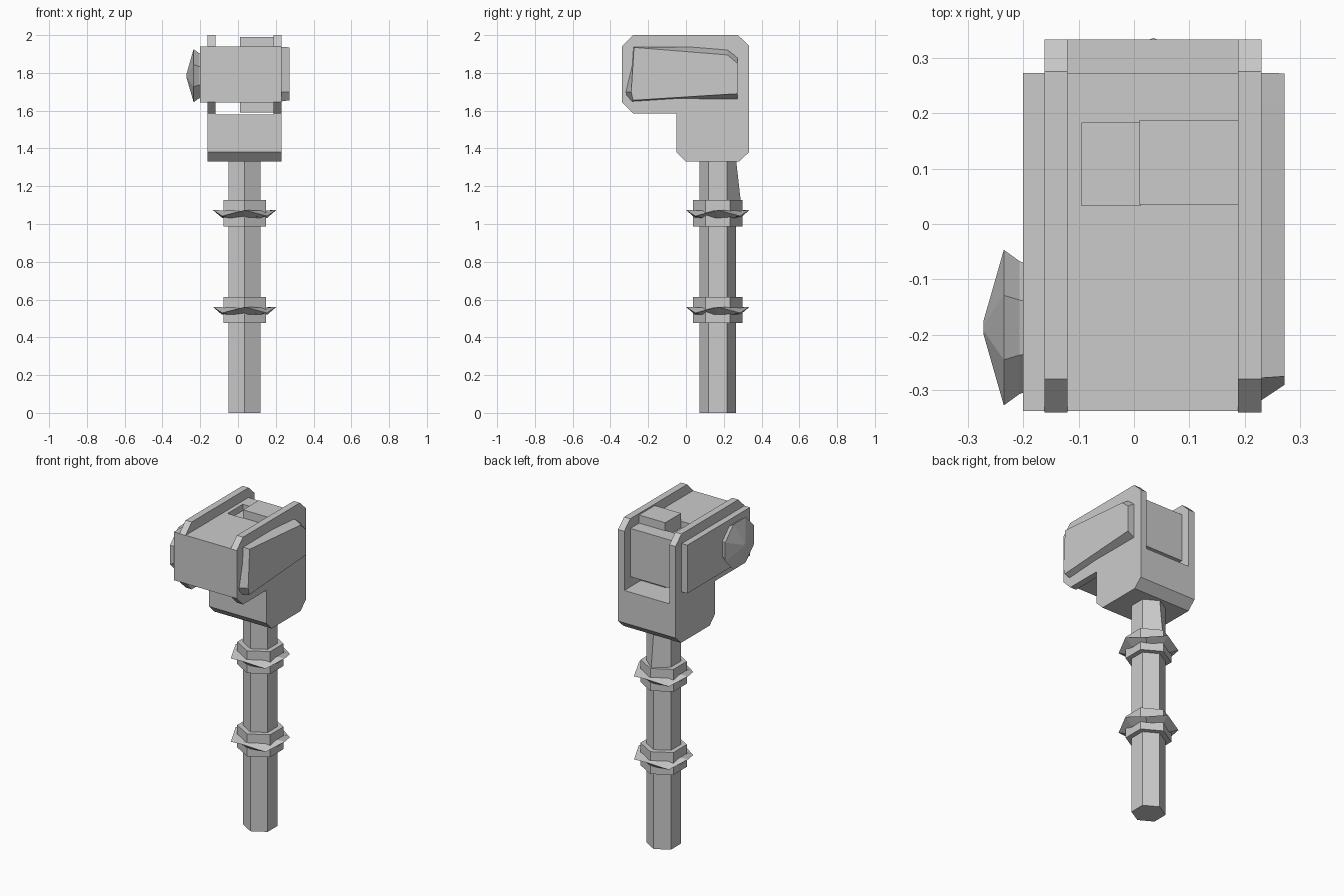
import bpy, bmesh
from math import pi, sin, cos

if "Cube" in bpy.data.objects:
    bpy.data.objects.remove(bpy.data.objects["Cube"])

PX, PY = 0.035, 0.168          # post axis


def make(name, rings):
    """Loft equal-length rings of points and cap both ends."""
    bm = bmesh.new()
    vs = [[bm.verts.new(p) for p in r] for r in rings]
    n = len(rings[0])
    for a, b in zip(vs, vs[1:]):
        for i in range(n):
            j = (i + 1) % n
            bm.faces.new((a[i], a[j], b[j], b[i]))
    bm.faces.new(vs[0][::-1])
    bm.faces.new(vs[-1])
    bmesh.ops.recalc_face_normals(bm, faces=bm.faces)
    me = bpy.data.meshes.new(name)
    bm.to_mesh(me)
    bm.free()
    ob = bpy.data.objects.new(name, me)
    bpy.context.collection.objects.link(ob)
    return ob


def prism(name, profile, x0, x1):
    """Extrude a (y, z) profile along x."""
    return make(name, [[(x, y, z) for y, z in profile] for x in (x0, x1)])


def box(name, x0, x1, y0, y1, z0, z1):
    return prism(name, [(y0, z0), (y1, z0), (y1, z1), (y0, z1)], x0, x1)


def ring(r, z, n=6, jag=0.0):
    """Horizontal polygon round the post, with optional zigzag in height."""
    return [(PX + r * cos(pi / 2 + 2 * pi * i / n),
             PY + r * sin(pi / 2 + 2 * pi * i / n),
             z + jag * (-1) ** i) for i in range(n)]


# hexagonal post, flared at the back just under the head
flare = ring(0.097, 1.12)
flare[0] = (PX, 0.29, 1.12)
make("post", [ring(0.097, 0), ring(0.097, 1.11), flare, ring(0.097, 1.34)])

# two collars, each with a jagged flange
for k, z in enumerate((0.475, 0.988)):
    make(f"collar_{k}", [ring(0.13, z), ring(0.13, z + 0.138)])
    make(f"collar_flange_{k}", [ring(0.12, z + 0.045, 8), ring(0.168, z + 0.07, 8, 0.016),
                                ring(0.12, z + 0.083, 8)])

# socket block with chamfered lower edges
prism("socket_block", [(-0.05, 1.38), (0.0, 1.33), (0.28, 1.33), (0.333, 1.38),
                       (0.333, 1.58), (-0.05, 1.58)], -0.162, 0.23)

# chamfered cheek plates rising from the block
cheek = [(-0.05, 1.56), (-0.05, 1.585), (-0.28, 1.585), (-0.34, 1.645), (-0.34, 1.94),
         (-0.28, 2.0), (0.275, 2.0), (0.333, 1.945), (0.333, 1.56)]
for side, x0, x1 in (("left", -0.162, -0.12), ("right", 0.188, 0.23)):
    prism(f"{side}_cheek", cheek, x0, x1)

# head body with a shallow recess in the top
body = box("head_body", -0.2, 0.21, -0.338, 0.273, 1.642, 1.94)
cutter = box("recess_cutter", -0.095, 0.012, 0.033, 0.182, 1.90, 2.05)
cutter.hide_render = True
cutter.hide_set(True)
cut = body.modifiers.new("recess", 'BOOLEAN')
cut.operation = 'DIFFERENCE'
cut.object = cutter

# latch block passing through the head
box("latch_block", 0.01, 0.2, 0.035, 0.188, 1.59, 1.99)

# faceted side panel on the right
inner = [(-0.29, 1.645), (0.273, 1.642), (0.273, 1.9), (0.22, 1.94), (-0.28, 1.94), (-0.338, 1.70)]
outer = [(-0.28, 1.655), (0.272, 1.69), (0.272, 1.85), (0.22, 1.895), (-0.275, 1.935), (-0.29, 1.70)]
make("right_panel", [[(0.2, y, z) for y, z in inner], [(0.272, y, z) for y, z in outer]])

# pointed dial on the left
def dial(x, r):
    return [(x, -0.187 + r * cos(pi / 8 + pi * i / 4),
             1.785 + r * sin(pi / 8 + pi * i / 4)) for i in range(8)]

make("left_dial", [dial(-0.195, 0.125), dial(-0.207, 0.13), dial(-0.235, 0.152), dial(-0.272, 0.012)])
